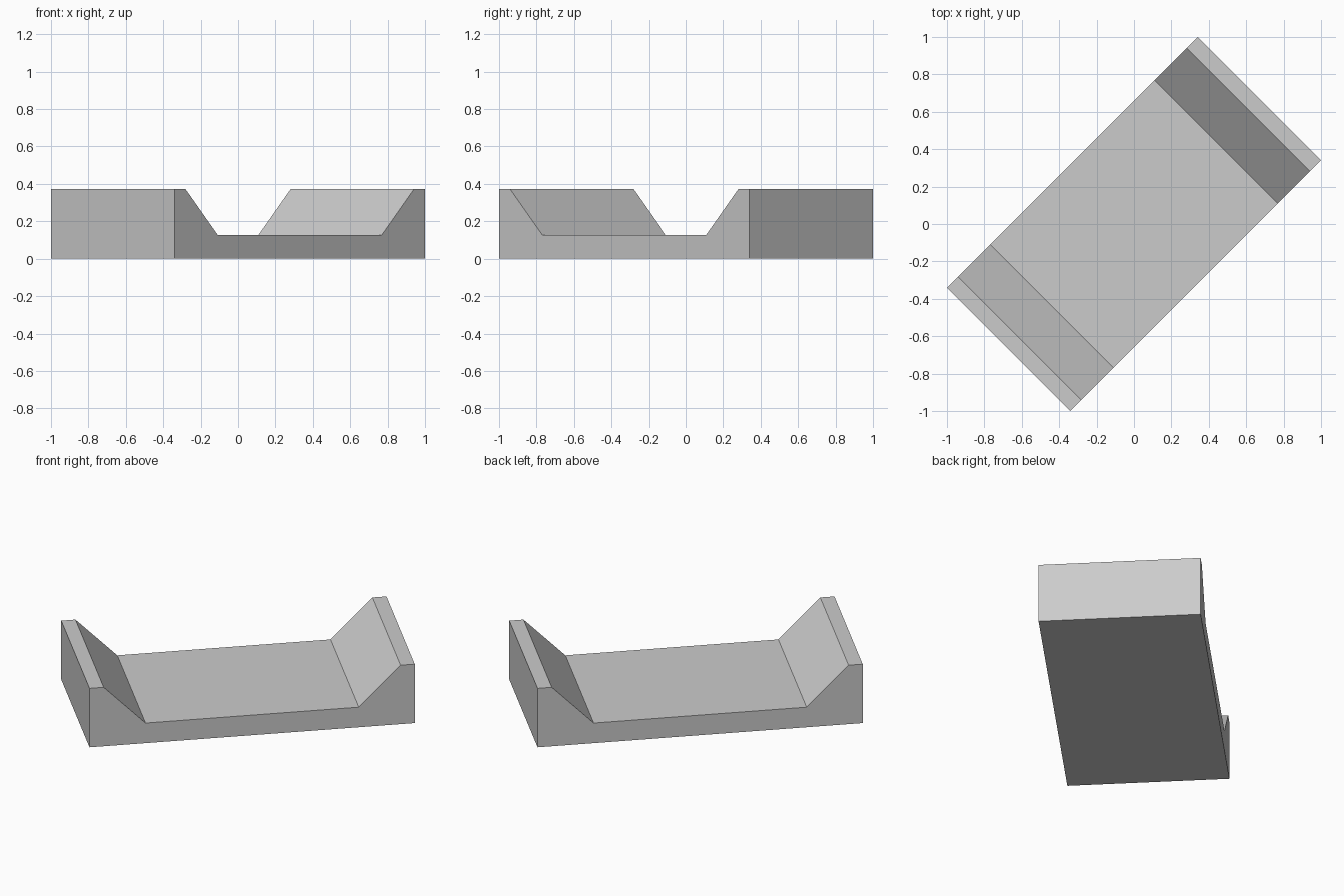
import bpy, bmesh, math
from mathutils import Matrix

if "Cube" in bpy.data.objects:
    bpy.data.objects.remove(bpy.data.objects["Cube"])

# Plain grey material
grey = bpy.data.materials.new("light_grey")
grey.diffuse_color = (0.6, 0.6, 0.6, 1.0)
grey.use_nodes = True
grey.node_tree.nodes["Principled BSDF"].inputs["Base Color"].default_value = grey.diffuse_color

HALF_LEN, HALF_WID = 0.9475, 0.4667
LIP, FLOOR_END = 0.865, 0.621
TOP, FLOOR = 0.373, 0.127

# Side profile of the trough: right half, then mirrored left half
right = [(HALF_LEN, 0), (HALF_LEN, TOP), (LIP, TOP), (FLOOR_END, FLOOR)]
profile = right + [(-u, z) for u, z in reversed(right)]

# Extrude the profile across the width and turn it 45 degrees
bm = bmesh.new()
side = bm.faces.new([bm.verts.new((u, -HALF_WID, z)) for u, z in profile])
ext = bmesh.ops.extrude_face_region(bm, geom=[side], use_keep_orig=True)
moved = [g for g in ext["geom"] if isinstance(g, bmesh.types.BMVert)]
bmesh.ops.translate(bm, verts=moved, vec=(0, 2 * HALF_WID, 0))
bmesh.ops.rotate(bm, verts=bm.verts, cent=(0, 0, 0),
                 matrix=Matrix.Rotation(math.radians(45), 3, 'Z'))
bmesh.ops.recalc_face_normals(bm, faces=bm.faces)

mesh = bpy.data.meshes.new("sloped_trough")
bm.to_mesh(mesh)
bm.free()
mesh.materials.append(grey)
trough = bpy.data.objects.new("sloped_trough", mesh)
bpy.context.collection.objects.link(trough)
